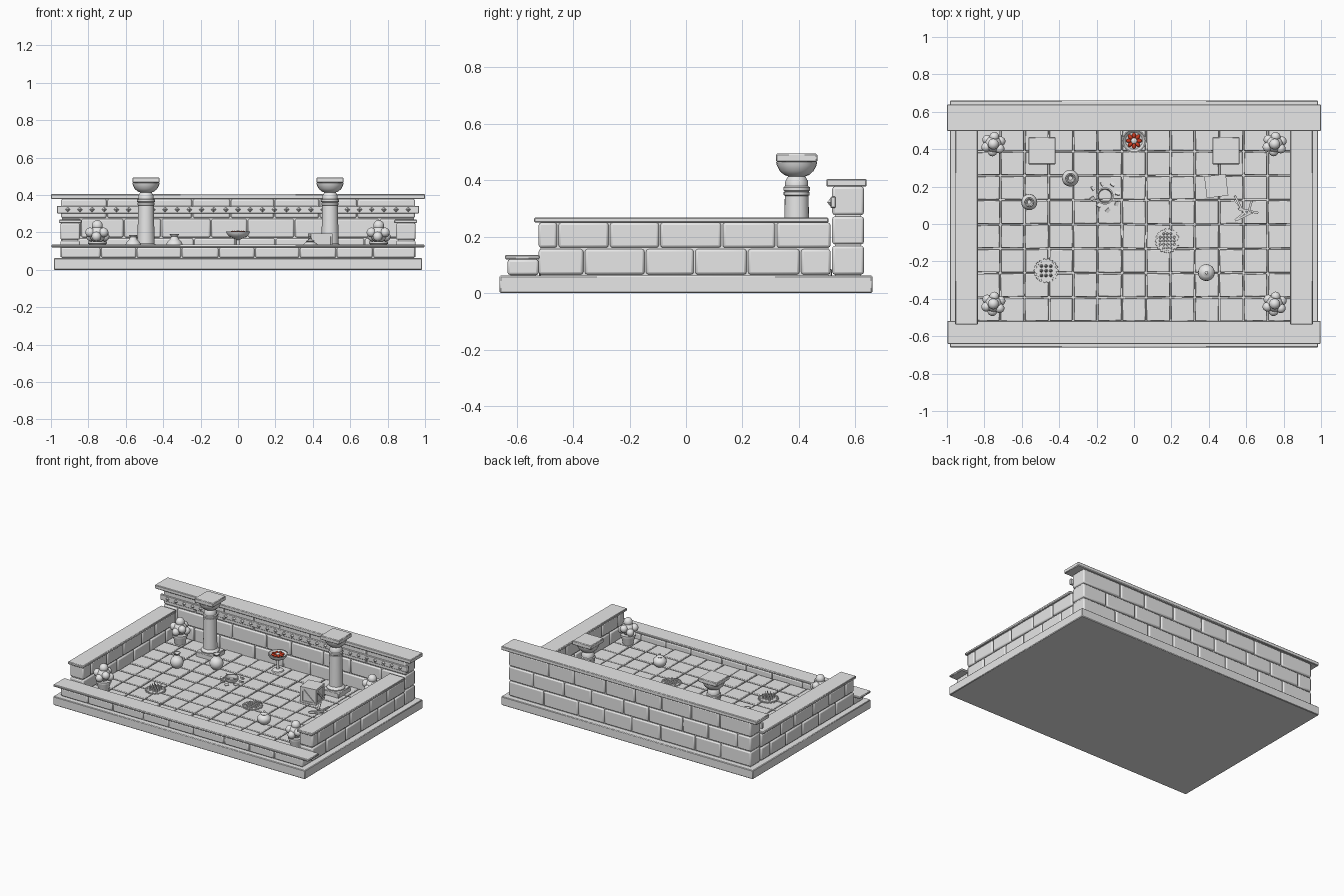
import bpy, bmesh, math, random
from mathutils import Matrix, Vector

if "Cube" in bpy.data.objects:
    bpy.data.objects.remove(bpy.data.objects["Cube"])

random.seed(4)
FLOOR = 0.085


def material(name, rgb):
    m = bpy.data.materials.new(name)
    m.diffuse_color = (*rgb, 1)
    m.use_nodes = True
    m.node_tree.nodes["Principled BSDF"].inputs["Base Color"].default_value = m.diffuse_color
    return m


STONE = material("pale_stone", (0.8, 0.8, 0.8))
EMBER = material("ember_red", (0.6, 0.045, 0.015))


def finish(bm, name, mat=STONE, bevel=0.0, segments=2, angle=35):
    bmesh.ops.recalc_face_normals(bm, faces=bm.faces)
    mesh = bpy.data.meshes.new(name)
    bm.to_mesh(mesh)
    bm.free()
    ob = bpy.data.objects.new(name, mesh)
    bpy.context.collection.objects.link(ob)
    mesh.materials.append(mat)
    if bevel:
        b = ob.modifiers.new("bevel", "BEVEL")
        b.width, b.segments = bevel, segments
    bpy.ops.object.select_all(action='DESELECT')
    ob.select_set(True)
    bpy.context.view_layer.objects.active = ob
    bpy.ops.object.shade_smooth_by_angle(angle=math.radians(angle))
    return ob


def box(bm, x0, x1, y0, y1, z0, z1, rot=None):
    c = Vector(((x0 + x1) / 2, (y0 + y1) / 2, (z0 + z1) / 2))
    m = Matrix.Translation(c) @ (rot or Matrix()) @ Matrix.Diagonal((x1 - x0, y1 - y0, z1 - z0, 1))
    bmesh.ops.create_cube(bm, size=1, matrix=m)


def one_box(name, *dims, bevel=0.004):
    bm = bmesh.new()
    box(bm, *dims)
    return finish(bm, name, bevel=bevel, segments=1)


def lathe(bm, profile, x, y, sides=24):
    # profile is (radius, z) from bottom to top
    verts = [bm.verts.new((x + r, y, z)) for r, z in profile]
    edges = [bm.edges.new(p) for p in zip(verts, verts[1:])]
    bmesh.ops.spin(bm, geom=verts + edges, cent=(x, y, 0), axis=(0, 0, 1),
                   angle=math.tau, steps=sides, use_merge=True)
    bmesh.ops.remove_doubles(bm, verts=bm.verts, dist=0.0003)


def course(bm, axis, a, b, c0, c1, z0, z1, pitch, shift):
    # one row of stones with slightly uneven lengths
    cuts, p = [a], a + pitch * (0.45 if shift else 1)
    while p < b - pitch * 0.35:
        cuts.append(p + random.uniform(-0.025, 0.025))
        p += pitch
    cuts.append(b)
    for s, e in zip(cuts, cuts[1:]):
        s, e = s + 0.003, e - 0.003
        if axis == 'x':
            box(bm, s, e, c0, c1, z0, z1)
        else:
            box(bm, c0, c1, s, e, z0, z1)


def wall(name, axis, a, b, c0, c1, rows, pitch):
    bm = bmesh.new()
    for i, (z0, z1) in enumerate(rows):
        course(bm, axis, a, b, c0, c1, z0, z1, pitch, i % 2)
    finish(bm, name, bevel=0.009)
    # mortar filling behind the joints
    i, top = 0.01, rows[-1][1]
    d = (a + i, b - i, c0 + i, c1 - i) if axis == 'x' else (c0 + i, c1 - i, a + i, b - i)
    one_box(name + "_mortar", *d, 0.055, top, bevel=0)


# base slab and floor tiles
one_box("base_slab", -0.985, 0.985, -0.66, 0.66, 0, 0.062)
bm = bmesh.new()
for i in range(13):
    for j in range(8):
        x, y = (i - 6) * 0.13, (j - 3.5) * 0.13 - 0.002
        w, d = [0.062 + random.uniform(-0.002, 0.001) for _ in range(2)]
        box(bm, x - w, x + w, y - d, y + d, 0.055, FLOOR + random.uniform(-0.002, 0.002),
            Matrix.Rotation(random.uniform(-0.015, 0.015), 4, 'Z'))
finish(bm, "floor_tiles", bevel=0.004)

# walls and capping slabs
wall("front_wall", 'x', -0.95, 0.95, -0.632, -0.522, [(0.064, 0.12)], 0.21)
one_box("front_cap", -0.998, 0.998, -0.642, -0.518, 0.12, 0.135)
for side, s in (("left", -1), ("right", 1)):
    c0, c1 = sorted((s * 0.845, s * 0.95))
    wall(side + "_wall", 'y', -0.525, 0.515, c0, c1, [(0.066, 0.156), (0.161, 0.25)], 0.185)
    c0, c1 = sorted((s * 0.835, s * 0.957))
    one_box(side + "_cap", c0, c1, -0.538, 0.505, 0.25, 0.268)
wall("back_wall", 'x', -0.95, 0.95, 0.518, 0.63,
     [(0.066, 0.168), (0.173, 0.272), (0.277, 0.378)], 0.23)
one_box("back_cap", -1, 1, 0.497, 0.64, 0.378, 0.405)

# carved frieze: thin band with a row of diamonds
one_box("frieze_band", -0.968, 0.968, 0.512, 0.53, 0.302, 0.342, bevel=0.003)
bm = bmesh.new()
for i in range(29):
    x = (i - 14) * 0.065
    bmesh.ops.create_cone(bm, segments=4, radius1=0.015, radius2=0.0, depth=0.014, cap_ends=True,
                          matrix=Matrix.Translation((x, 0.506, 0.322)) @ Matrix.Rotation(math.pi / 2, 4, 'X'))
finish(bm, "frieze_diamonds")

# columns
for side, x in (("left", -0.492), ("right", 0.492)):
    y = 0.392
    bm = bmesh.new()
    lathe(bm, [(0, 0.1), (0.058, 0.1), (0.06, 0.125), (0.05, 0.137), (0.046, 0.14), (0.042, 0.345),
               (0.046, 0.347), (0.046, 0.358), (0.042, 0.36), (0.047, 0.364), (0.047, 0.375),
               (0.041, 0.379), (0.041, 0.395), (0.033, 0.41), (0.03, 0.414), (0.045, 0.419),
               (0.06, 0.433), (0.07, 0.452), (0.073, 0.465), (0, 0.465)], x, y)
    finish(bm, side + "_column")
    one_box(side + "_column_plinth", x - 0.068, x + 0.068, y - 0.068, y + 0.068, 0.08, 0.118)
    one_box(side + "_column_capital", x - 0.073, x + 0.073, y - 0.073, y + 0.073, 0.465, 0.494)

# potted shrubs in the corners
for i, (sx, sy) in enumerate([(-1, -1), (1, -1), (-1, 1), (1, 1)]):
    x, y = sx * 0.752, sy * 0.427
    bm = bmesh.new()
    lathe(bm, [(0, FLOOR - 0.003), (0.033, FLOOR - 0.003), (0.046, 0.138), (0.051, 0.14),
               (0.051, 0.152), (0.044, 0.152), (0, 0.147)], x, y, 16)
    finish(bm, f"shrub_pot_{i}")
    bm = bmesh.new()
    balls = [(0, 0, 0.236, 0.03), (0, 0, 0.19, 0.045)]
    for k in range(6):
        a = k * math.tau / 6 + 0.4
        balls.append((0.042 * math.cos(a), 0.04 * math.sin(a), 0.178 + 0.022 * (k % 2), 0.026))
    for dx, dy, z, r in balls:
        bmesh.ops.create_uvsphere(bm, u_segments=14, v_segments=9, radius=r,
                                  matrix=Matrix.Translation((x + dx, y + dy, z)))
    finish(bm, f"shrub_leaves_{i}")

# round jars; the last has a lid with a knob
for i, (x, y, r) in enumerate([(-0.34, 0.245, 0.045), (-0.56, 0.117, 0.043)]):
    prof = [(0, FLOOR), (r * 0.55, FLOOR)]
    prof += [(r * math.cos(math.radians(a)), FLOOR + r * 0.88 + r * math.sin(math.radians(a)))
             for a in range(-50, 66, 12)]
    top = FLOOR + r * 1.82
    prof += [(r * 0.38, top + 0.012), (r * 0.58, top + 0.024), (r * 0.45, top + 0.024), (r * 0.25, top), (0, top)]
    bm = bmesh.new()
    lathe(bm, prof, x, y, 20)
    finish(bm, f"jar_{i}", angle=50)
bm = bmesh.new()
lathe(bm, [(0, FLOOR), (0.025, FLOOR), (0.04, 0.1), (0.045, 0.118), (0.042, 0.133), (0.025, 0.148),
           (0.02, 0.15), (0.024, 0.154), (0.01, 0.161), (0.006, 0.164), (0.009, 0.17), (0, 0.175)], 0.387, -0.26, 20)
finish(bm, "lidded_jar", angle=50)

# fire bowl on a slim foot
bm = bmesh.new()
lathe(bm, [(0, FLOOR), (0.04, FLOOR), (0.036, 0.093), (0.01, 0.1), (0.008, 0.16), (0.025, 0.168),
           (0.05, 0.18), (0.064, 0.2), (0.064, 0.206), (0.058, 0.206), (0.045, 0.192), (0, 0.188)], 0, 0.445)
finish(bm, "fire_bowl")
bm = bmesh.new()
for k in range(8):
    a = k * math.tau / 8
    bmesh.ops.create_uvsphere(bm, u_segments=10, v_segments=6, radius=1,
                              matrix=Matrix.Translation((0.028 * math.cos(a), 0.445 + 0.028 * math.sin(a), 0.2))
                              @ Matrix.Rotation(a, 4, 'Z') @ Matrix.Diagonal((0.016, 0.011, 0.009, 1)))
finish(bm, "embers", EMBER)
bm = bmesh.new()
lathe(bm, [(0.018, 0.185), (0.016, 0.204), (0.008, 0.209), (0, 0.21)], 0, 0.445, 12)
finish(bm, "bowl_centre")

# crate with frame and diagonal braces
bm = bmesh.new()
h, t = 0.052, 0.006
box(bm, -h, h, -h, h, -h, h)
for k in range(4):
    rot = Matrix.Rotation(k * math.pi / 2, 4, 'Z')
    part = bmesh.new()
    y0, y1 = -h - t, -h + 0.002
    box(part, -h - t, -h + 0.012, y0, y1, -h, h + t)
    box(part, -h, h, y0, y1, h - 0.01, h + t)
    box(part, -h, h, y0, y1, -h, -h + 0.012)
    box(part, -0.066, 0.066, y0, y1, -0.006, 0.006, Matrix.Rotation(math.pi / 4, 4, 'Y'))
    part.transform(rot)
    tmp = bpy.data.meshes.new("crate_panel")
    part.to_mesh(tmp)
    part.free()
    bm.from_mesh(tmp)
    bpy.data.meshes.remove(tmp)
box(bm, -h, h, -h, h, h, h + t)
bm.transform(Matrix.Translation((0.44, 0.203, FLOOR + h)) @ Matrix.Rotation(0.12, 4, 'Z'))
finish(bm, "crate")

# pile of broken planks
bm = bmesh.new()
for k, (dx, dy, L, a) in enumerate([(0, 0, 0.12, 0.7), (-0.02, 0.03, 0.1, -0.9), (0.02, 0.01, 0.11, -0.2),
                                    (-0.005, -0.02, 0.1, 0.45), (-0.03, 0.05, 0.09, -1.1), (0.03, 0.03, 0.07, 1.3)]):
    x, y, z = 0.59 + dx, 0.06 + dy, FLOOR + 0.006 + 0.005 * k
    box(bm, x - L / 2, x + L / 2, y - 0.006, y + 0.006, z - 0.005, z + 0.005,
        Matrix.Rotation(a, 4, 'Z') @ Matrix.Rotation(0.12 * (-1) ** k, 4, 'Y'))
finish(bm, "plank_pile")

# smashed pot: standing rim and scattered shards
bm = bmesh.new()
lathe(bm, [(0.036, FLOOR), (0.045, 0.1), (0.046, 0.112), (0.039, 0.112), (0.034, FLOOR + 0.004), (0.036, FLOOR)], -0.155, 0.15, 18)
for k in range(8):
    a, r = k * math.tau / 8 + 0.2, random.uniform(0.06, 0.08)
    x, y = -0.155 + r * math.cos(a), 0.15 + r * math.sin(a)
    box(bm, x - 0.012, x + 0.012, y - 0.009, y + 0.009, FLOOR, FLOOR + 0.009,
        Matrix.Rotation(random.uniform(0, 3), 4, 'Z') @ Matrix.Rotation(0.3, 4, 'X'))
finish(bm, "smashed_pot")

# round floor traps: scalloped discs, one studded and one with spikes
for name, x, y, tall in (("studded_disc", 0.178, -0.09, 0.007), ("spike_trap", -0.47, -0.25, 0.045)):
    bm = bmesh.new()
    lathe(bm, [(0, FLOOR - 0.003), (0.06, FLOOR - 0.003), (0.06, FLOOR + 0.006), (0, FLOOR + 0.006)], x, y, 24)
    for k in range(18):
        a = k * math.tau / 18
        bmesh.ops.create_cone(bm, segments=8, radius1=0.008, radius2=0.007, depth=0.012, cap_ends=True,
                              matrix=Matrix.Translation((x + 0.059 * math.cos(a), y + 0.059 * math.sin(a), FLOOR + 0.003)))
    for i in range(-2, 3):
        for j in range(-2, 3):
            if i * i + j * j < (6 if tall < 0.01 else 3):
                step = 0.019 if tall < 0.01 else 0.025
                bmesh.ops.create_cone(bm, segments=10, radius1=0.007 if tall < 0.01 else 0.009,
                                      radius2=0.005 if tall < 0.01 else 0, depth=tall, cap_ends=True,
                                      matrix=Matrix.Translation((x + i * step, y + j * step, FLOOR + 0.005 + tall / 2)))
    finish(bm, name)
